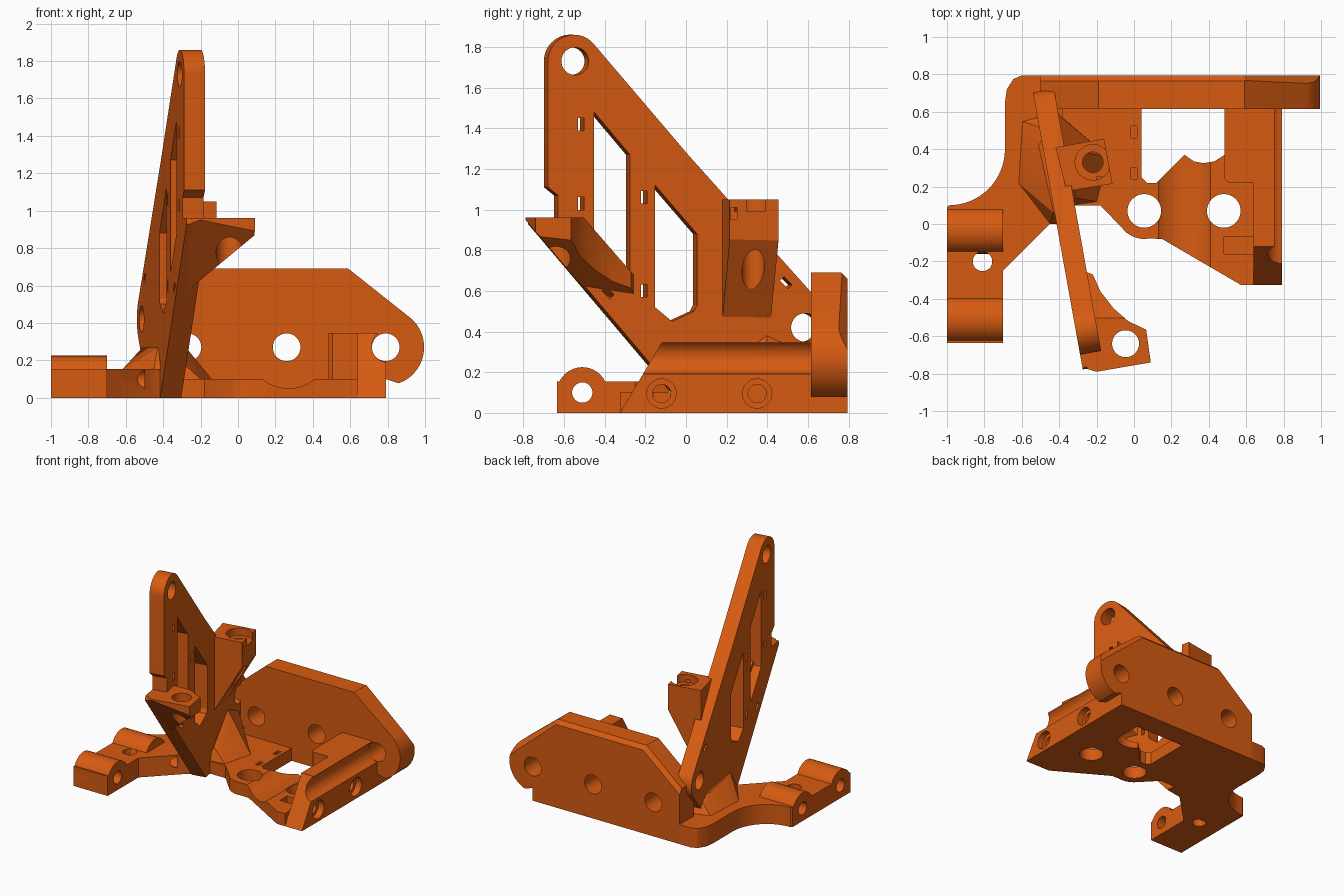
import bpy, bmesh, math
from mathutils import Vector, Matrix

if "Cube" in bpy.data.objects:
    bpy.data.objects.remove(bpy.data.objects["Cube"])

mat = bpy.data.materials.new("orange")
mat.diffuse_color = (0.68, 0.105, 0.006, 1)
mat.use_nodes = True
mat.node_tree.nodes["Principled BSDF"].inputs["Base Color"].default_value = mat.diffuse_color


def arc(cx, cy, r, a0, a1, n=16):
    """Points on an arc, angles in degrees."""
    return [(cx + r * math.cos(math.radians(a0 + (a1 - a0) * i / n)),
             cy + r * math.sin(math.radians(a0 + (a1 - a0) * i / n))) for i in range(n + 1)]


def add(name, bm, cutter=False):
    bmesh.ops.recalc_face_normals(bm, faces=bm.faces)
    me = bpy.data.meshes.new(name)
    bm.to_mesh(me)
    bm.free()
    me.materials.append(mat)
    ob = bpy.data.objects.new(name, me)
    bpy.context.collection.objects.link(ob)
    ob.hide_render = cutter
    return ob


def prism(name, pts, axis, lo, hi, planes=(), cutter=False):
    """Extrude a profile along an axis, then trim it by (point, outward normal) planes."""
    place = {'x': lambda a, b, t: (t, a, b), 'y': lambda a, b, t: (a, t, b),
             'z': lambda a, b, t: (a, b, t)}[axis]
    bm = bmesh.new()
    face = bm.faces.new([bm.verts.new(place(a, b, lo)) for a, b in pts])
    out = bmesh.ops.extrude_face_region(bm, geom=[face])
    bmesh.ops.translate(bm, vec=place(0, 0, hi - lo),
                        verts=[v for v in out['geom'] if isinstance(v, bmesh.types.BMVert)])
    for co, no in planes:
        bmesh.ops.bisect_plane(bm, geom=bm.verts[:] + bm.edges[:] + bm.faces[:], dist=1e-5,
                               plane_co=co, plane_no=Vector(no).normalized(), clear_outer=True)
        bmesh.ops.holes_fill(bm, edges=[e for e in bm.edges if e.is_boundary], sides=0)
    return add(name, bm, cutter)


def rod(axis, a, b, r, lo, hi):
    return prism("cutter", arc(a, b, r, 0, 360, 40)[:-1], axis, lo, hi, cutter=True)


def rect(a0, a1, b0, b1):
    return [(a0, b0), (a1, b0), (a1, b1), (a0, b1)]


def box(x0, x1, y0, y1, z0, z1):
    return prism("cutter", rect(x0, x1, y0, y1), 'z', z0, z1, cutter=True)


def hull(name, pts):
    bm = bmesh.new()
    for p in pts:
        bm.verts.new(p)
    bmesh.ops.convex_hull(bm, input=bm.verts)
    return add(name, bm)


def cut(ob, cutters):
    """Subtract the cutters from a part and bake the result."""
    for c in cutters:
        m = ob.modifiers.new("cut", 'BOOLEAN')
        m.operation, m.object, m.solver = 'DIFFERENCE', c, 'EXACT'
    dg = bpy.context.evaluated_depsgraph_get()
    dg.update()
    me = bpy.data.meshes.new_from_object(ob.evaluated_get(dg))
    ob.modifiers.clear()
    ob.data = me
    for c in cutters:
        bpy.data.objects.remove(c)


# Back plate with chamfered rear top edges
back = [(-.5, 0), (-.5, .43), (-.19, .69), (.59, .69)] + arc(.79, .27, .205, 50, -70) + [(.79, .1), (.79, 0)]
plate = prism("back_plate", back, 'y', .615, .795,
              [((0, .795, .66), (0, 1, 1)),
               ((-.345, .765, .56), (-.64, 1, .77)),
               ((.76, .765, .548), (.65, 1, .76))])
cut(plate, [rod('y', x, .27, .074, .5, .9) for x in (-.27, .26, .79)])

# Floor of the base
floor = prism("base_floor", [(-.38, .615), (.64, .615), (.64, -.325), (.57, -.325), (.15, -.08)]
              + arc(.055, .07, .15, -80, -130, 6) + [(-.18, .1), (-.38, .1)], 'z', 0, .1)
window = [(.04, .7), (.04, .25), (.07, .22), (.12, .22), (.27, .37), (.32, .335),
          (.37, .325), (.43, .335), (.485, .37), (.485, .7)]
cut(floor, [prism("cutter", window, 'z', -.1, .3, cutter=True),
            rod('y', .27, .27, .22, -.5, .61),
            rod('z', .055, .07, .09, -.1, .3), rod('z', .48, .07, .09, -.1, .3),
            box(.48, .65, -.16, -.07, .03, .2),
            box(-.015, .015, .46, .525, .04, .2), box(-.015, .015, .24, .3, .04, .2)])

# Left wing of the base with two round bosses
wing = prism("base_wing", [(-.38, .795), (-.6, .795), (-.645, .775), (-.68, .72), (-.69, .65)]
             + arc(-.99, .4, .3, 0, -90) + [(-1, .09), (-1, -.635), (-.7, -.635), (-.7, -.25),
                                            (-.45, 0), (-.38, .03)], 'z', 0, .155)
cut(wing, [rod('x', y, .1, .05, -1.2, -.5) for y in (-.51, -.035)] + [rod('z', -.81, -.2, .052, -.1, .4)])
for side, y in (("front", -.51), ("rear", -.035)):
    boss = prism(side + "_boss", [(y - .125, 0)] + arc(y, .1, .125, 180, 0) + [(y + .125, 0)], 'x', -1, -.7)
    cut(boss, [rod('x', y, .1, .05, -1.2, -.5)])

# Right wall with rod groove and counterbored screw holes, plus its inner pad
wall = prism("side_wall", [(-.325, 0), (-.12, .345), (.615, .345), (.615, 0)], 'x', .64, .79)
screws = [rod('x', y, .095, r, x, 1) for y in (-.12, .35) for r, x in ((.072, .74), (.045, .5))]
cut(wall, [rod('y', .8, .275, .085, -.5, .7)] + screws)
pad = prism("wall_pad", [(.485, .24), (.505, .22), (.64, .22), (.64, .615), (.485, .615)], 'z', .09, .345)

# Upright arm, turned about the vertical axis
arm_pts = ([(.02, 0), (-.78, .93), (-.77, .96), (-.65, .96), (-.65, 1.07), (-.7, 1.11)]
           + arc(-.57, 1.73, .13, 180, 40) + [(.0, 1.27), (.2, 1.05)]
           + arc(.59, .42, .135, 45, -40) + [(.5, .12), (.4, 0)])
arm = prism("upright_arm", arm_pts, 'x', -.057, .057)
upper_window = [(-.47, 1.48), (-.29, 1.27), (-.29, .67), (-.47, .88)]
lower_window = [(-.165, 1.12), (.045, .88), (.045, .53), (.03, .5), (-.08, .45), (-.165, .52)]
slots = [(-.535, 1.42), (-.535, 1.03), (-.22, 1.06), (-.22, .6)]
cut(arm, [prism("cutter", w, 'x', -.3, .3, cutter=True) for w in (upper_window, lower_window)]
    + [rod('x', -.565, 1.73, .068, -.3, .3), rod('x', .585, .42, .07, -.3, .3)]
    + [box(-.3, .3, y - .016, y + .016, z - .031, z + .031) for y, z in slots]
    + [prism("cutter", [(y - .03, z + .01), (y - .01, z + .03), (y + .03, z - .01), (y + .01, z - .03)],
             'x', -.3, .3, cutter=True) for y, z in ((-.4, .59), (.49, .64))])
arm.matrix_world = Matrix.Translation((-.356, 0, 0)) @ Matrix.Rotation(math.radians(10.2), 4, 'Z')

# Front bracket: concave shelf trimmed below by the arm's slanted edge
shelf = [(-.27, -.25), (-.22, -.27), (-.18, -.36), (-.11, -.45), (-.03, -.52), (.065, -.565),
         (.09, -.74), (-.2, -.79), (-.25, -.775), (-.27, -.69)]
bracket = prism("front_bracket", shelf, 'z', .2, .96,
                [((0, .02, 0), (0, -.95, -.81)),
                 ((-.2, 0, .63), (.24, 0, -.29)),
                 ((0, -.45, .9), (0, .23, .2))])
cut(bracket, [rod('z', -.045, -.64, .072, .4, 1.2)])

# Screw tower on the arm, slanted underneath
tower = prism("screw_tower", [(-.42, .41), (-.16, .455), (-.115, .215), (-.36, .175)], 'z', .38, 1.05,
              [((-.12, .3, .87), (.86, .15, -.5))])
cut(tower, [rod('z', -.22, .33, .095, .99, 1.2), rod('z', -.22, .33, .055, .3, 1.2)]
    + [box(-.2, -.05, .22, .25, .95, 1.01)])

# Fillet blocks joining the arm to the base
hull("outer_gusset", [(-.62, .22, .15), (-.6, .55, .15), (-.45, .0, .15), (-.36, .0, .15), (-.42, .6, .15),
                      (-.51, .42, .27), (-.43, .06, .27), (-.38, .08, .27), (-.46, .5, .27)])
hull("inner_gusset", [(-.44, .62, .1), (-.14, .36, .1), (-.2, .12, .1), (-.34, .1, .1),
                      (-.37, .4, .38), (-.42, .6, .3), (-.31, .14, .2)])

# Smooth the round parts, keep the edges sharp
for ob in list(bpy.context.scene.objects):
    bpy.ops.object.select_all(action='DESELECT')
    ob.select_set(True)
    bpy.context.view_layer.objects.active = ob
    bpy.ops.object.shade_smooth_by_angle(angle=math.radians(25))
